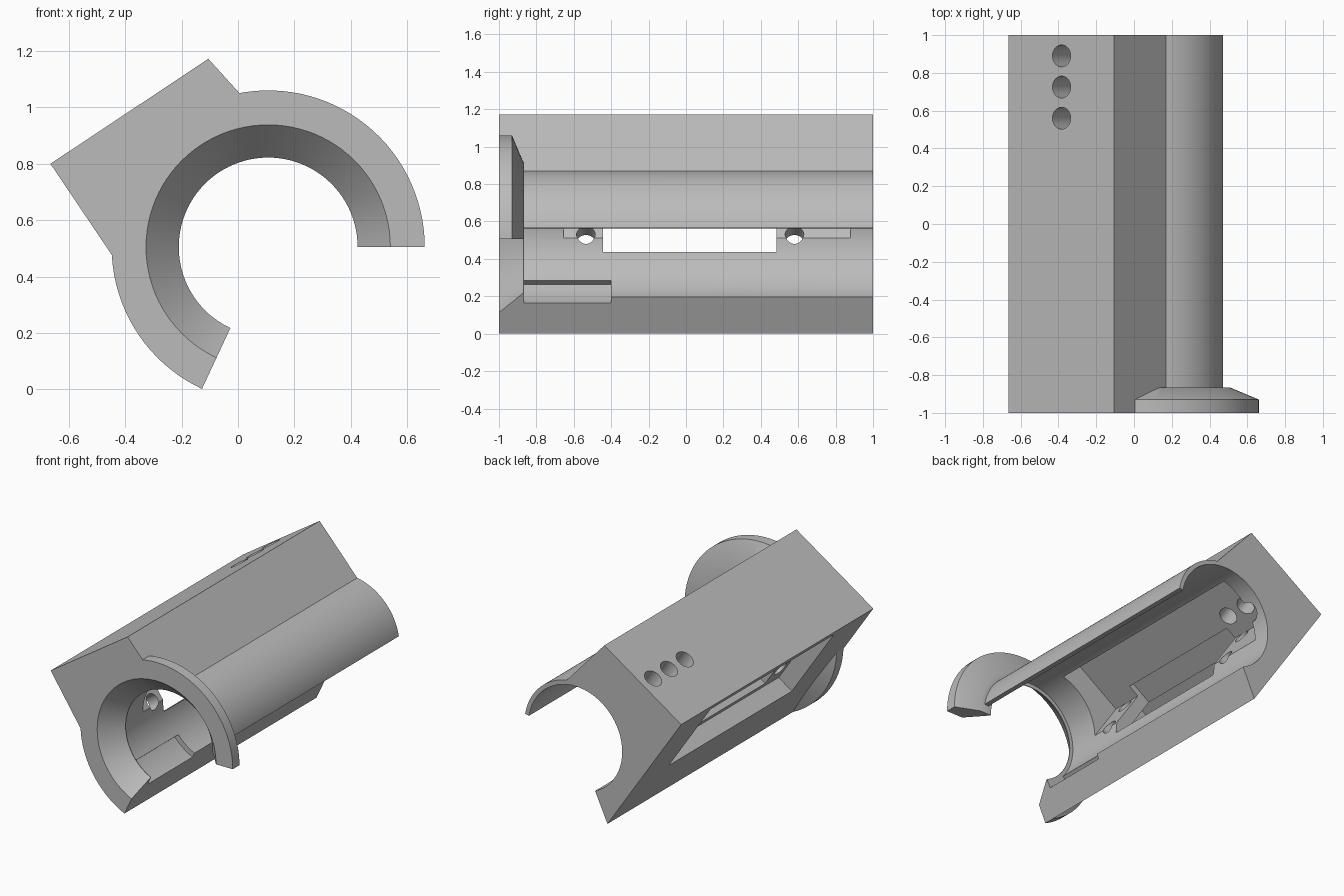
import bpy, bmesh
from math import sin, cos, radians, pi
from mathutils import Vector, Matrix

cube = bpy.data.objects.get("Cube")
if cube:
    bpy.data.objects.remove(cube)

CX, CZ = 0.107, 0.505                       # bore axis, running along y
U = Vector((0.829, 0, 0.5595))              # across the tilted housing, inward from its side
W = Vector((-0.5595, 0, 0.829))             # up the housing side
AXIS = Vector((CX, 0, CZ))
END = 245                                   # angle of the lower radial cut


def polar(r, deg):
    return (CX + r * cos(radians(deg)), CZ + r * sin(radians(deg)))


def finish(name, bm):
    bmesh.ops.recalc_face_normals(bm, faces=bm.faces)
    mesh = bpy.data.meshes.new(name)
    bm.to_mesh(mesh)
    bm.free()
    ob = bpy.data.objects.new(name, mesh)
    bpy.context.collection.objects.link(ob)
    return ob


def prism(name, points, y0, y1):
    """Extrude an xz outline along y."""
    bm = bmesh.new()
    face = bm.faces.new([bm.verts.new((x, y0, z)) for x, z in points])
    ext = bmesh.ops.extrude_face_region(bm, geom=[face])["geom"]
    verts = [g for g in ext if isinstance(g, bmesh.types.BMVert)]
    bmesh.ops.translate(bm, verts=verts, vec=(0, y1 - y0, 0))
    return finish(name, bm)


def sweep(name, profile, a0, a1, steps=72):
    """Turn an (r, y) outline around the bore axis between two angles."""
    bm = bmesh.new()
    rings = []
    for i in range(steps + 1):
        pts = [(polar(r, a0 + (a1 - a0) * i / steps), y) for r, y in profile]
        rings.append([bm.verts.new((p[0], y, p[1])) for p, y in pts])
    n = len(profile)
    for a, b in zip(rings, rings[1:]):
        for j in range(n):
            k = (j + 1) % n
            bm.faces.new((a[j], a[k], b[k], b[j]))
    bm.faces.new(rings[0])
    bm.faces.new(rings[-1])
    return finish(name, bm)


def rod(name, start, end, r0, r1, segs=32):
    """Cylinder or cone between two points."""
    d = end - start
    bm = bmesh.new()
    rot = d.to_track_quat('Z', 'Y').to_matrix().to_4x4()
    bmesh.ops.create_cone(bm, cap_ends=True, segments=segs, radius1=r0, radius2=r1,
                          depth=d.length, matrix=Matrix.Translation((start + end) / 2) @ rot)
    return finish(name, bm)


def tilted_box(name, u0, u1, w0, w1, y0, y1):
    corners = [AXIS + U * u + W * w for u, w in ((u0, w0), (u1, w0), (u1, w1), (u0, w1))]
    return prism(name, [(c.x, c.z) for c in corners], y0, y1)


def along(y):
    return Vector((CX, y, CZ))


def combine(target, tool, operation):
    mod = target.modifiers.new("cut", 'BOOLEAN')
    mod.operation = operation
    mod.solver = 'EXACT'
    mod.object = tool
    bpy.context.view_layer.objects.active = target
    bpy.ops.object.modifier_apply(modifier=mod.name)
    bpy.data.objects.remove(tool)


# Tilted housing block, closed off by the radial cut below
body = prism("motor_housing_tube", [(-0.665, 0.80), (-0.105, 1.172), (0.175, 0.863),
                                    (CX, CZ), polar(0.555, END)], -1, 1)

# Thin tube wall and flared front flange
combine(body, sweep("tube_wall", [(0.2, -0.95), (0.37, -0.95), (0.37, 1), (0.2, 1)],
                    9.5, 100), 'UNION')
combine(body, sweep("front_flange", [(0.2, -1), (0.555, -1), (0.555, -0.93),
                                     (0.40, -0.865), (0.2, -0.865)], 0, END), 'UNION')

# Bore: funnel mouth, narrow lip, then the main tube
cutters = [
    rod("funnel_cut", along(-1.02), along(-0.87), 0.451, 0.317, 96),
    rod("lip_cut", along(-0.9), along(-0.8), 0.317, 0.317, 96),
    rod("bore_cut", along(-0.865), along(1.02), 0.342, 0.342, 96),
]

# Motor bay: outer window, narrower through slot, inner pocket
cutters += [
    tilted_box("window_cut", -0.6, -0.36, 0.09, 0.635, -0.62, 0.66),
    tilted_box("slot_cut", -0.5, -0.2, 0.13, 0.54, -0.445, 0.485),
    tilted_box("pocket_cut", -0.28, 0.11, 0.1, 0.5, -0.655, 0.88),
]

# Four mounting screw holes
for y in (-0.535, 0.58):
    for w in (0.22, 0.45):
        base = AXIS + W * w + Vector((0, y, 0))
        cutters.append(rod("screw_cut", base - U * 0.42, base - U * 0.2, 0.05, 0.05))

# Three holes in the top face
for y in (0.56, 0.725, 0.89):
    base = AXIS - U * 0.137 + Vector((0, y, 0))
    cutters.append(rod("top_hole_cut", base + W * 0.1, base + W * 0.8, 0.058, 0.058))

# Shallow recess inside the lower lip
cutters.append(sweep("recess_cut", [(0.3, -0.865), (0.375, -0.865), (0.375, -0.4), (0.3, -0.4)],
                     220, 250, 16))

for cutter in cutters:
    combine(body, cutter, 'DIFFERENCE')

# Plain grey plastic
grey = bpy.data.materials.new("grey_plastic")
grey.use_nodes = True
colour = (0.5, 0.5, 0.5, 1)
grey.diffuse_color = colour
grey.node_tree.nodes["Principled BSDF"].inputs["Base Color"].default_value = colour
body.data.materials.clear()
body.data.materials.append(grey)

bpy.ops.object.select_all(action='DESELECT')
body.select_set(True)
bpy.context.view_layer.objects.active = body
bpy.ops.object.shade_smooth_by_angle(angle=radians(25))
